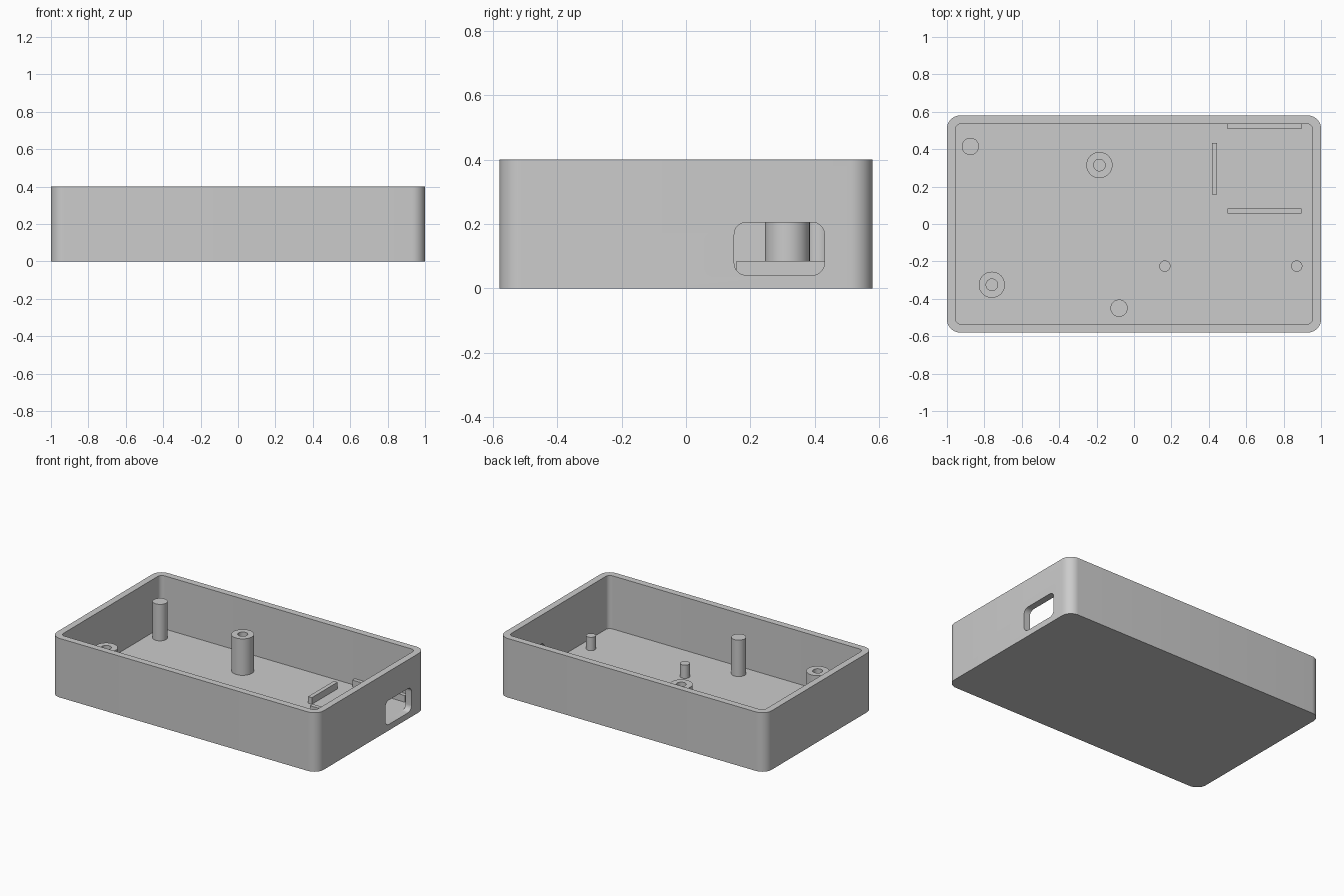
import bpy
import bmesh
from math import pi, sin, cos
from mathutils import Matrix

cube = bpy.data.objects.get("Cube")
if cube:
    bpy.data.objects.remove(cube, do_unlink=True)

grey = bpy.data.materials.new("light grey plastic")
grey.use_nodes = True
colour = (0.6, 0.6, 0.6, 1)
grey.diffuse_color = colour
grey.node_tree.nodes["Principled BSDF"].inputs["Base Color"].default_value = colour

FLOOR = 0.04
HEIGHT = 0.4


def rounded_rect(hx, hy, r, steps=10):
    """Outline of a rectangle with rounded corners."""
    points = []
    for q, (sx, sy) in enumerate([(1, 1), (-1, 1), (-1, -1), (1, -1)]):
        for i in range(steps + 1):
            a = (q + i / steps) * pi / 2
            points.append((sx * (hx - r) + r * cos(a), sy * (hy - r) + r * sin(a)))
    return points


def circle(r, n=32):
    return [(r * cos(2 * pi * i / n), r * sin(2 * pi * i / n)) for i in range(n)]


def ring_stack(name, rings, matrix=Matrix()):
    """Skin a list of (outline, height) rings and cap both ends."""
    bm = bmesh.new()
    loops = [[bm.verts.new((x, y, z)) for x, y in outline] for outline, z in rings]
    for low, high in zip(loops, loops[1:]):
        n = len(low)
        for i in range(n):
            j = (i + 1) % n
            bm.faces.new((low[i], low[j], high[j], high[i]))
    bm.faces.new(loops[0][::-1])
    bm.faces.new(loops[-1])
    bmesh.ops.transform(bm, matrix=matrix, verts=bm.verts)
    bmesh.ops.recalc_face_normals(bm, faces=bm.faces)
    mesh = bpy.data.meshes.new(name)
    bm.to_mesh(mesh)
    bm.free()
    mesh.materials.append(grey)
    obj = bpy.data.objects.new(name, mesh)
    bpy.context.collection.objects.link(obj)
    return obj


def activate(obj):
    bpy.ops.object.select_all(action='DESELECT')
    obj.select_set(True)
    bpy.context.view_layer.objects.active = obj


def smooth(obj):
    activate(obj)
    bpy.ops.object.shade_smooth_by_angle(angle=pi / 6)


# Open tray: outer wall, rim, inner wall and floor in one skin
outer = rounded_rect(1.0, 0.58, 0.07)
inner = rounded_rect(0.955, 0.535, 0.03)
tray = ring_stack("tray", [(outer, 0), (outer, HEIGHT), (inner, HEIGHT), (inner, FLOOR)])

# Connector opening through the right-hand end wall
opening = rounded_rect(0.082, 0.14, 0.037)
place = Matrix.Translation((0.95, 0.29, 0.123)) @ Matrix.Rotation(pi / 2, 4, 'Y')
cutter = ring_stack("opening_cutter", [(opening, 0), (opening, 0.1)], place)
cutter.hide_render = True
cut = tray.modifiers.new("opening", 'BOOLEAN')
cut.operation = 'DIFFERENCE'
cut.solver = 'EXACT'
cut.object = cutter
activate(tray)
bpy.ops.object.modifier_apply(modifier=cut.name)
bpy.data.objects.remove(cutter, do_unlink=True)
smooth(tray)

# Hollow screw bosses
for name, x, y in [("rear_screw_boss", -0.185, 0.315), ("front_screw_boss", -0.76, -0.325)]:
    rings = [(circle(0.07), FLOOR - 0.01), (circle(0.07), 0.287),
             (circle(0.031), 0.287), (circle(0.031), FLOOR)]
    smooth(ring_stack(name, rings, Matrix.Translation((x, y, 0))))

# Solid support posts and short locating pegs
for name, x, y, r, top in [
    ("rear_post", -0.875, 0.415, 0.046, 0.287),
    ("front_post", -0.08, -0.45, 0.046, 0.287),
    ("inner_peg", 0.165, -0.225, 0.03, 0.13),
    ("outer_peg", 0.87, -0.225, 0.03, 0.13),
]:
    rings = [(circle(r), FLOOR - 0.01), (circle(r), top)]
    smooth(ring_stack(name, rings, Matrix.Translation((x, y, 0))))

# Low ribs that frame the connector board
for name, x, y, hx, hy in [
    ("rear_rib", 0.698, 0.523, 0.197, 0.014),
    ("front_rib", 0.698, 0.069, 0.197, 0.014),
    ("cross_rib", 0.43, 0.295, 0.014, 0.138),
]:
    box = [(hx, hy), (-hx, hy), (-hx, -hy), (hx, -hy)]
    ring_stack(name, [(box, FLOOR - 0.01), (box, 0.085)], Matrix.Translation((x, y, 0)))
